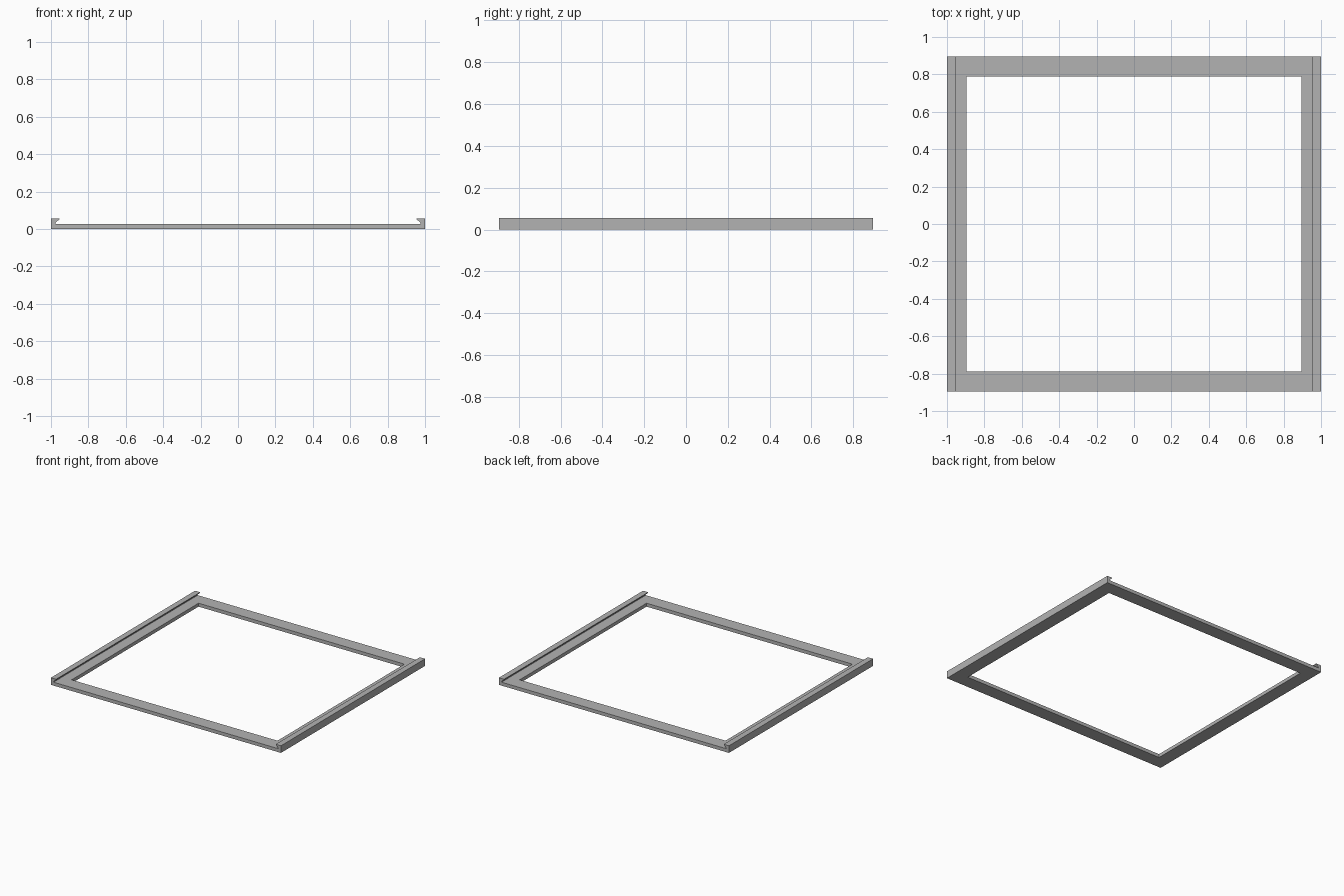
import bpy
import bmesh

if "Cube" in bpy.data.objects:
    bpy.data.objects.remove(bpy.data.objects["Cube"], do_unlink=True)

HALF_DEPTH = 0.895
BASE, TOP = 0.027, 0.056

# Single grey finish
grey = bpy.data.materials.new("plain_grey")
grey.use_nodes = True
grey.diffuse_color = (0.45, 0.45, 0.45, 1)
grey.node_tree.nodes["Principled BSDF"].inputs["Base Color"].default_value = (0.45, 0.45, 0.45, 1)


def extrude_profile(name, profile, half_depth):
    """Extrude an x-z outline along y."""
    bm = bmesh.new()
    face = bm.faces.new([bm.verts.new((x, -half_depth, z)) for x, z in profile])
    result = bmesh.ops.extrude_face_region(bm, geom=[face])
    moved = [g for g in result["geom"] if isinstance(g, bmesh.types.BMVert)]
    bmesh.ops.translate(bm, verts=moved, vec=(0, 2 * half_depth, 0))
    bmesh.ops.recalc_face_normals(bm, faces=bm.faces)
    mesh = bpy.data.meshes.new(name)
    bm.to_mesh(mesh)
    bm.free()
    mesh.materials.append(grey)
    obj = bpy.data.objects.new(name, mesh)
    bpy.context.collection.objects.link(obj)
    return obj


# Shallow channel: base plate with an undercut lip along each side
half = [(1, 0), (1, TOP), (0.955, TOP), (0.955, TOP - 0.004),
        (0.977, 0.032), (0.977, BASE)]
outline = half + [(-x, z) for x, z in reversed(half)]
frame = extrude_profile("channel_frame", outline, HALF_DEPTH)

# Rectangular opening through the base plate
opening = [(-0.895, -0.1), (0.895, -0.1), (0.895, 0.2), (-0.895, 0.2)]
cutter = extrude_profile("opening_cutter", opening, 0.788)
cutter.hide_render = True
cutter.hide_viewport = False

cut = frame.modifiers.new("opening", "BOOLEAN")
cut.operation = "DIFFERENCE"
cut.solver = "EXACT"
cut.object = cutter
bpy.context.view_layer.objects.active = frame
bpy.ops.object.modifier_apply(modifier=cut.name)
bpy.data.objects.remove(cutter, do_unlink=True)
